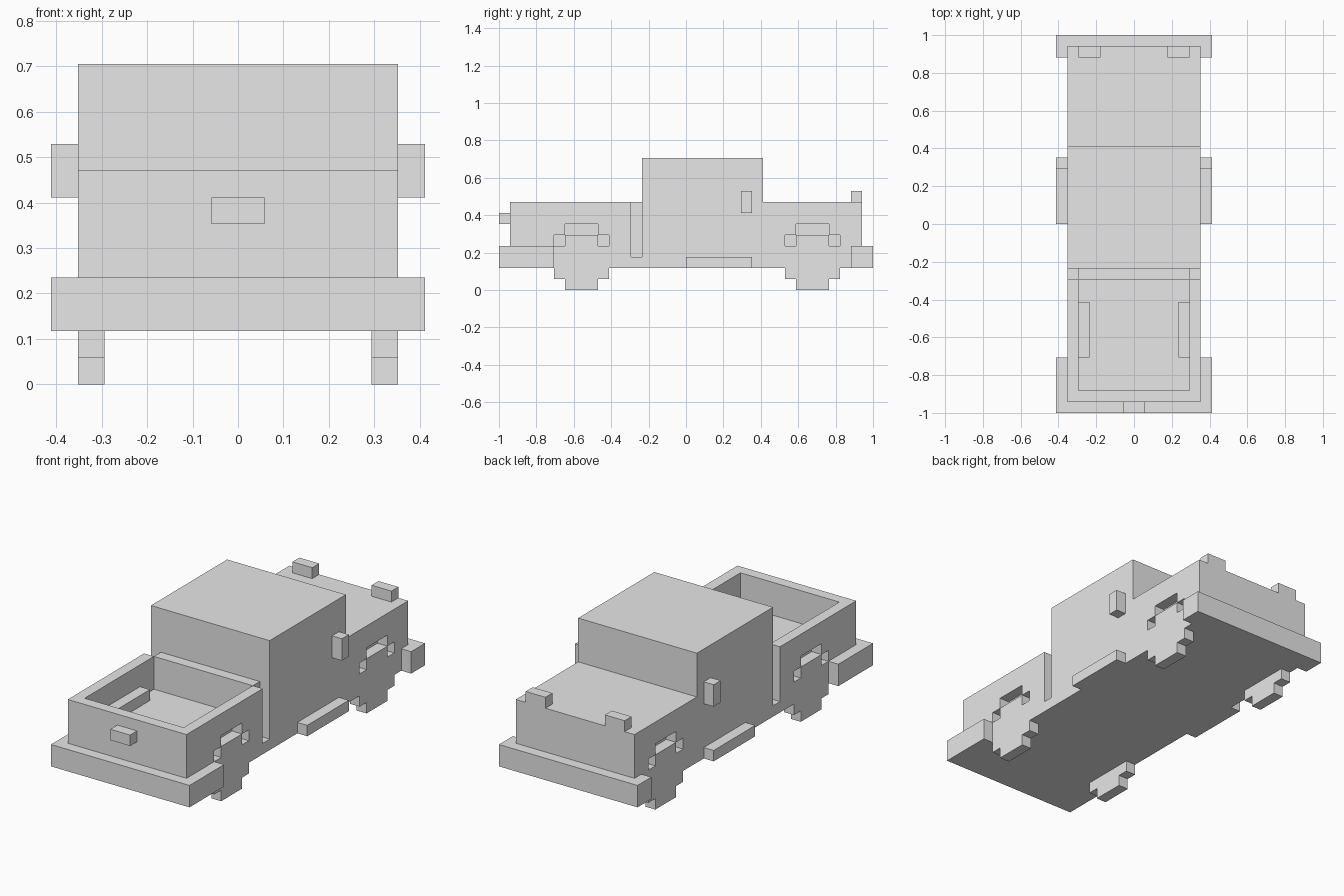
import bpy
import bmesh

U = 2 / 34  # one block of the grid the truck is made of

if "Cube" in bpy.data.objects:
    bpy.data.objects.remove(bpy.data.objects["Cube"], do_unlink=True)

grey = bpy.data.materials.new("plain grey")
grey.use_nodes = True
grey.diffuse_color = (0.8, 0.8, 0.8, 1)
grey.node_tree.nodes["Principled BSDF"].inputs["Base Color"].default_value = (0.8, 0.8, 0.8, 1)


def prism(name, outline, low, high, axis):
    """Extrude an outline along x (outline in y, z) or z (outline in x, y)."""
    bm = bmesh.new()
    if axis == "x":
        points = [(low, a, b) for a, b in outline]
        step = (high - low, 0, 0)
    else:
        points = [(a, b, low) for a, b in outline]
        step = (0, 0, high - low)
    face = bm.faces.new([bm.verts.new(p) for p in points])
    moved = bmesh.ops.extrude_face_region(bm, geom=[face])["geom"]
    bmesh.ops.translate(bm, vec=step, verts=[v for v in moved if isinstance(v, bmesh.types.BMVert)])
    bmesh.ops.recalc_face_normals(bm, faces=bm.faces)
    bmesh.ops.scale(bm, vec=(U, U, U), verts=bm.verts)
    mesh = bpy.data.meshes.new(name)
    bm.to_mesh(mesh)
    bm.free()
    mesh.materials.append(grey)
    obj = bpy.data.objects.new(name, mesh)
    bpy.context.scene.collection.objects.link(obj)
    return obj


def box(name, x, y, z):
    return prism(name, [(x[0], y[0]), (x[1], y[0]), (x[1], y[1]), (x[0], y[1])], z[0], z[1], "z")


def span(side, near, far):
    """An x range mirrored onto the given side."""
    return sorted((side * near, side * far))


def cut(target, cutter):
    cutter.hide_render = True
    mod = target.modifiers.new("cut", "BOOLEAN")
    mod.operation = "DIFFERENCE"
    mod.solver = "EXACT"
    mod.object = cutter
    bpy.context.view_layer.objects.active = target
    bpy.ops.object.modifier_apply(modifier=mod.name)
    bpy.data.objects.remove(cutter, do_unlink=True)


# Body and cab from one side profile
body = prism("body", [(-16, 2), (16, 2), (16, 8), (7, 8), (7, 12), (-4, 12), (-4, 8), (-16, 8)],
             -6, 6, "x")

# Open bed
cut(body, box("bed_cutter", (-5, 5), (-15, -5), (5, 9)))

SIDES = ((1, "left"), (-1, "right"))
AXLES = ((-9.5, "front"), (11.5, "rear"))

for side, side_name in SIDES:
    # Slot between bed and cab
    cut(body, box("slot_cutter", span(side, 5, 6.5), (-5, -4), (3, 9)))

    for c, end in AXLES:
        # Stepped wheel arch
        arch = [(c - 2.5, 1), (c + 2.5, 1), (c + 2.5, 5), (c + 1.5, 5),
                (c + 1.5, 6), (c - 1.5, 6), (c - 1.5, 5), (c - 2.5, 5)]
        low, high = span(side, 5, 6.5)
        cut(body, prism("arch_cutter", arch, low, high, "x"))

        # Stepped wheel, flush with the body side
        half = [(1.5, 0), (1.5, 1), (2.5, 1), (2.5, 4), (1.5, 4), (1.5, 5)]
        outline = [(c + y, z) for y, z in half] + [(c - y, z) for y, z in reversed(half)]
        low, high = span(side, 5, 6)
        prism(f"{end}_{side_name}_wheel", outline, low, high, "x")

    # Wheel housing inside the bed
    box(f"{side_name}_wheel_housing", span(side, 4, 5), (-12, -7), (5, 6))

    # Mirror, running board and raised lamp
    box(f"{side_name}_mirror", span(side, 6, 7), (5, 6), (7, 9))
    box(f"{side_name}_running_board", span(side, 6, 7), (0, 6), (2, 3))
    box(f"{side_name}_lamp", span(side, 3, 5), (15, 16), (8, 9))


# Bumpers wrapping around the corners
def bumper(name, tip, inner, wrap):
    outline = [(-7, tip), (7, tip), (7, wrap), (6, wrap),
               (6, inner), (-6, inner), (-6, wrap), (-7, wrap)]
    prism(name, outline, 2, 4, "z")


bumper("front_bumper", -17, -16, -12)
bumper("rear_bumper", 17, 16, 15)

# Handle on the front panel
box("front_handle", (-1, 1), (-17, -16), (6, 7))
